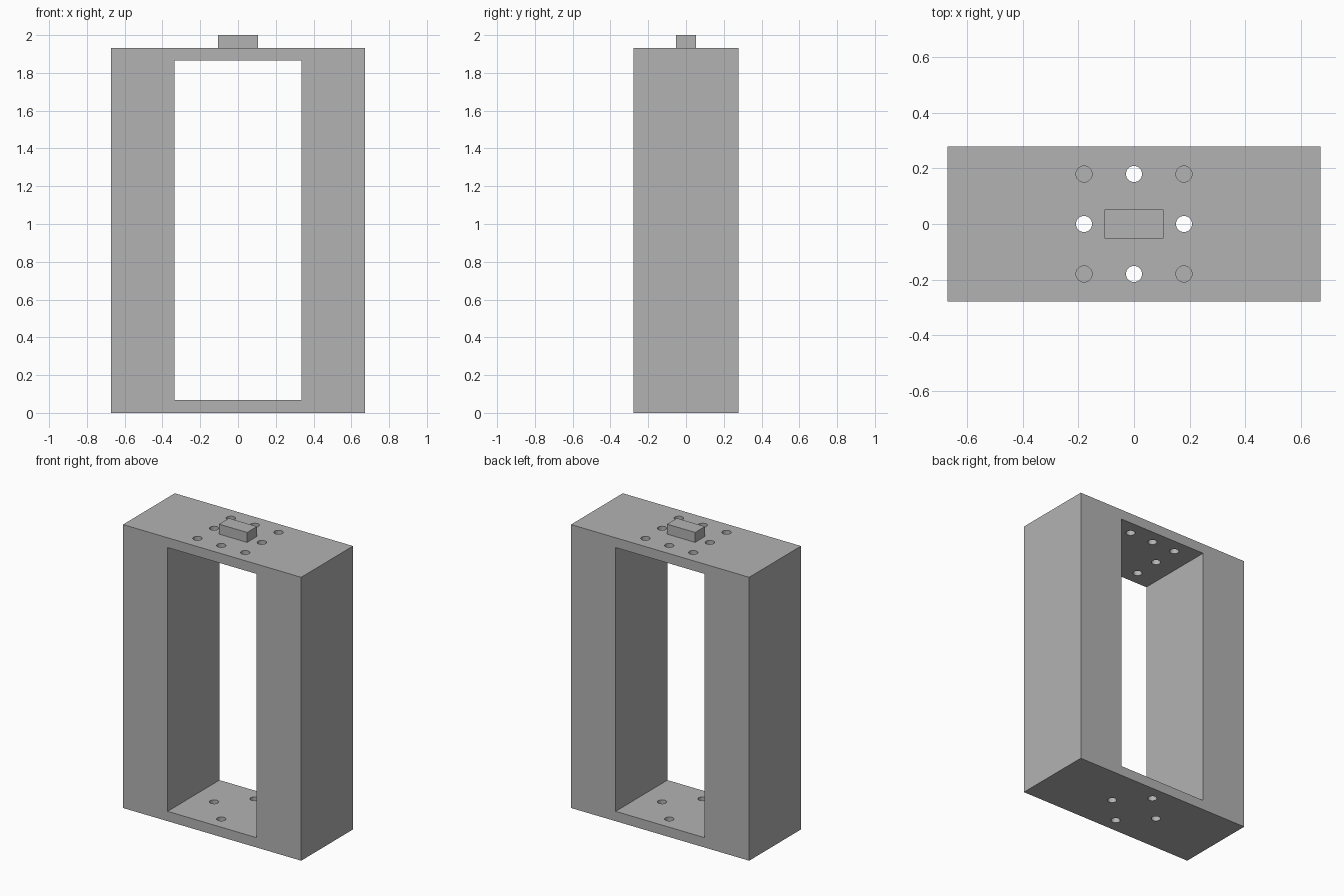
import bpy
import bmesh
from mathutils import Matrix, Vector

# Main dimensions
HALF_W, HALF_D, HEIGHT = 0.672, 0.279, 1.932
OPEN_HALF_W, PLATE = 0.335, 0.067
HOLE_R, HOLE_STEP = 0.029, 0.18
TOP = 2.0

cube = bpy.data.objects.get("Cube")
if cube:
    bpy.data.objects.remove(cube, do_unlink=True)

grey = bpy.data.materials.new("plain grey")
grey.use_nodes = True
colour = (0.45, 0.45, 0.45, 1)
grey.diffuse_color = colour
grey.node_tree.nodes["Principled BSDF"].inputs["Base Color"].default_value = colour


def add_box(bm, low, high):
    low, high = Vector(low), Vector(high)
    bmesh.ops.create_cube(bm, size=1, matrix=Matrix.Translation((low + high) / 2)
                          @ Matrix.Diagonal((*(high - low), 1)))


def add_drill(bm, x, y, z):
    bmesh.ops.create_cone(bm, cap_ends=True, segments=32, radius1=HOLE_R, radius2=HOLE_R,
                          depth=PLATE * 2, matrix=Matrix.Translation((x, y, z)))


def finish(bm, name):
    mesh = bpy.data.meshes.new(name)
    bm.to_mesh(mesh)
    bm.free()
    mesh.materials.append(grey)
    obj = bpy.data.objects.new(name, mesh)
    bpy.context.collection.objects.link(obj)
    return obj


# Solid block that becomes the frame
bm = bmesh.new()
add_box(bm, (-HALF_W, -HALF_D, 0), (HALF_W, HALF_D, HEIGHT))
frame = finish(bm, "frame")

# Cutter for the central opening
bm = bmesh.new()
add_box(bm, (-OPEN_HALF_W, -1, PLATE), (OPEN_HALF_W, 1, HEIGHT - PLATE))
opening = finish(bm, "opening_cutter")

# Drills: a ring of eight in the top plate, a cross of four in the bottom plate
bm = bmesh.new()
for i in (-1, 0, 1):
    for j in (-1, 0, 1):
        if i or j:
            add_drill(bm, i * HOLE_STEP, j * HOLE_STEP, HEIGHT - PLATE / 2)
        if abs(i) + abs(j) == 1:
            add_drill(bm, i * HOLE_STEP, j * HOLE_STEP, PLATE / 2)
drills = finish(bm, "hole_cutter")

for cutter in (opening, drills):
    cutter.hide_render = True
    cut = frame.modifiers.new(cutter.name, "BOOLEAN")
    cut.operation = "DIFFERENCE"
    cut.solver = "EXACT"
    cut.object = cutter

# Bake the cuts into the frame and discard the cutters
bpy.context.view_layer.update()
evaluated = frame.evaluated_get(bpy.context.evaluated_depsgraph_get())
baked = bpy.data.meshes.new_from_object(evaluated)
frame.modifiers.clear()
frame.data = baked
for cutter in (opening, drills):
    bpy.data.objects.remove(cutter, do_unlink=True)

# Small block on top
bm = bmesh.new()
add_box(bm, (-0.106, -0.053, HEIGHT), (0.106, 0.053, TOP))
finish(bm, "top_block")

# Smooth hole walls, crisp edges elsewhere
bpy.ops.object.select_all(action="DESELECT")
frame.select_set(True)
bpy.context.view_layer.objects.active = frame
bpy.ops.object.shade_smooth_by_angle()
